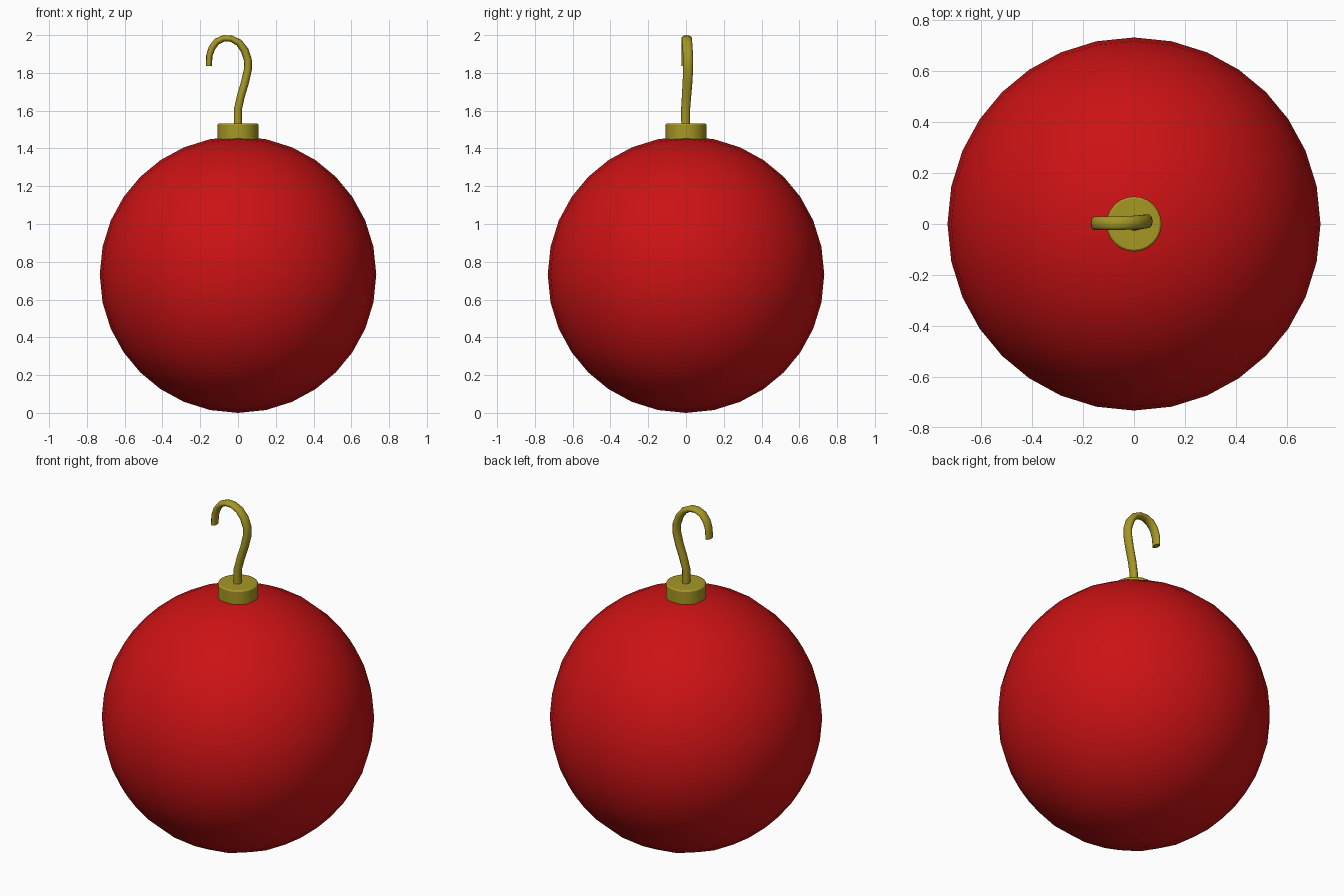
import bpy, bmesh, math
from mathutils import Vector

if "Cube" in bpy.data.objects:
    bpy.data.objects.remove(bpy.data.objects["Cube"])


def material(name, rgb):
    m = bpy.data.materials.new(name)
    m.diffuse_color = (*rgb, 1)
    m.use_nodes = True
    m.node_tree.nodes["Principled BSDF"].inputs["Base Color"].default_value = m.diffuse_color
    return m


red = material("red_glass", (0.6, 0.006, 0.007))
gold = material("gold_metal", (0.38, 0.31, 0.018))

# Bauble: a cube subdivided and rounded into a quad sphere
R = 0.732
bpy.ops.mesh.primitive_cube_add(size=2 * R, location=(0, 0, R))
ball = bpy.context.object
ball.name = "bauble"
ball.data.materials.append(red)
sub = ball.modifiers.new("subdivide", 'SUBSURF')
sub.levels = sub.render_levels = 3
cast = ball.modifiers.new("round", 'CAST')
cast.cast_type = 'SPHERE'
cast.factor = 1
cast.use_radius_as_size = False
cast.size = R
bpy.ops.object.shade_smooth()

# Cap: short cylinder with softened rims
bpy.ops.mesh.primitive_cylinder_add(vertices=24, radius=0.108, depth=0.10,
                                    location=(0, 0, 1.482))
cap = bpy.context.object
cap.name = "cap"
cap.data.materials.append(gold)
bev = cap.modifiers.new("rim", 'BEVEL')
bev.width = 0.008
bev.segments = 2
bpy.ops.object.shade_smooth_by_angle(angle=math.radians(40))

# Hook: oval section swept along a bent path (x, y, z, in-plane half width)
path = [(0, -.002, 1.51, .022), (0, -.002, 1.61, .021), (.016, .003, 1.68, .021),
        (.037, .008, 1.75, .021), (.053, .011, 1.82, .021), (.052, .011, 1.87, .021),
        (.035, .009, 1.92, .021), (.005, .006, 1.96, .019), (-.035, .004, 1.981, .017),
        (-.075, .003, 1.983, .017), (-.112, .003, 1.966, .018), (-.138, .003, 1.932, .018),
        (-.152, .003, 1.89, .017), (-.154, .003, 1.837, .016)]
SIDES = 10
bm = bmesh.new()
rings = []
for i, (x, y, z, w) in enumerate(path):
    a, b = path[max(i - 1, 0)], path[min(i + 1, len(path) - 1)]
    t = Vector((b[0] - a[0], 0, b[2] - a[2])).normalized()
    n = Vector((t.z, 0, -t.x))
    depth = 0.024 + 0.004 * min(i / 4, 1)
    ring = []
    for k in range(SIDES):
        ang = math.tau * k / SIDES
        offset = n * w * math.cos(ang) + Vector((0, depth * math.sin(ang), 0))
        ring.append(bm.verts.new(Vector((x, y, z)) + offset))
    rings.append(ring)
for r, s in zip(rings, rings[1:]):
    for k in range(SIDES):
        j = (k + 1) % SIDES
        bm.faces.new((r[k], r[j], s[j], s[k]))
bm.faces.new(rings[0][::-1])
bm.faces.new(rings[-1])
bmesh.ops.recalc_face_normals(bm, faces=bm.faces)
mesh = bpy.data.meshes.new("hook")
bm.to_mesh(mesh)
bm.free()
mesh.materials.append(gold)
hook = bpy.data.objects.new("hook", mesh)
bpy.context.collection.objects.link(hook)
bpy.ops.object.select_all(action='DESELECT')
hook.select_set(True)
bpy.context.view_layer.objects.active = hook
bpy.ops.object.shade_smooth_by_angle(angle=math.radians(60))
